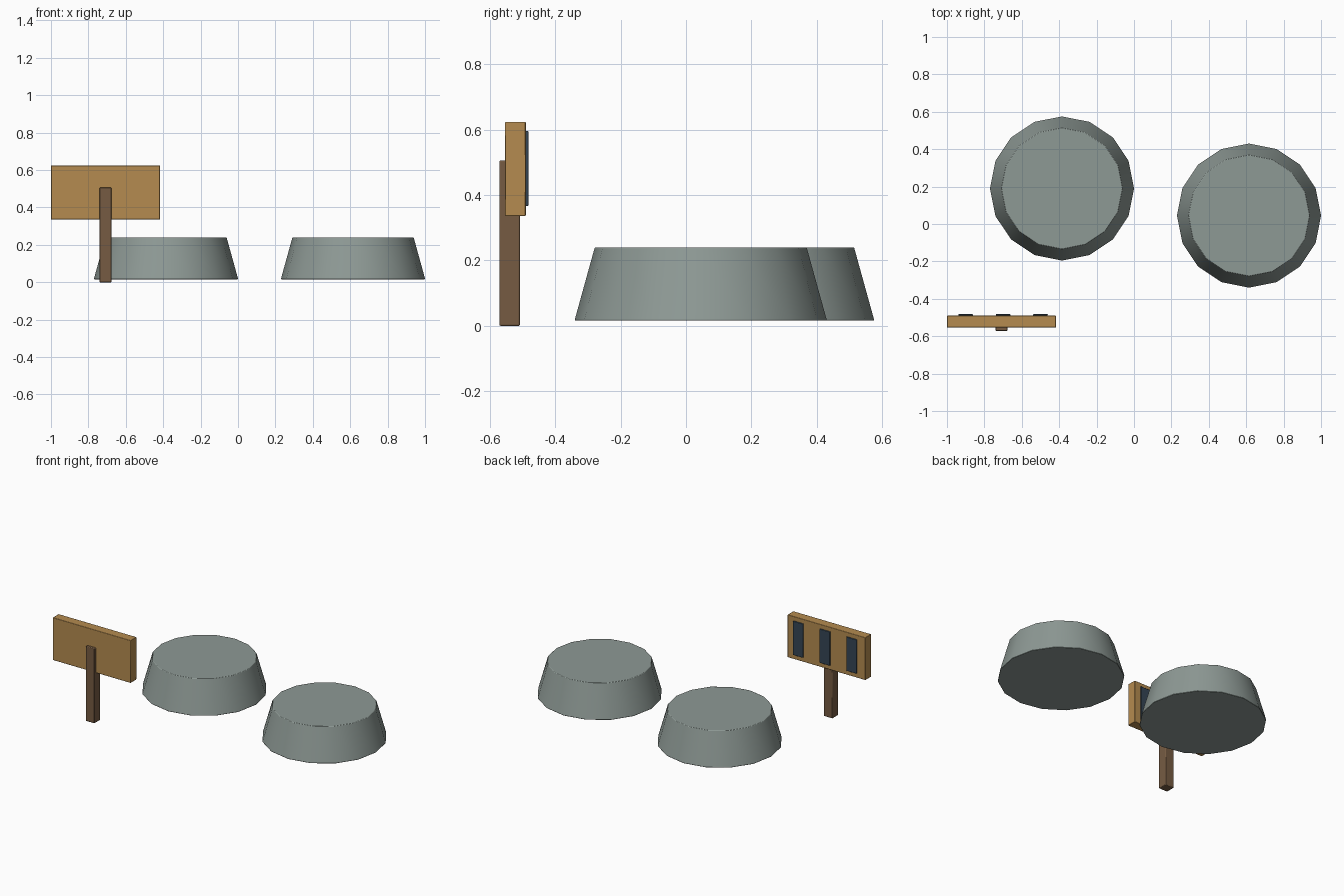
import bpy
from math import radians

cube = bpy.data.objects.get("Cube")
if cube:
    bpy.data.objects.remove(cube, do_unlink=True)


def material(name, rgb):
    mat = bpy.data.materials.new(name)
    mat.use_nodes = True
    mat.diffuse_color = (*rgb, 1)
    mat.node_tree.nodes["Principled BSDF"].inputs["Base Color"].default_value = (*rgb, 1)
    return mat


stone_grey = material("stone grey", (0.27, 0.32, 0.30))
board_wood = material("golden wood", (0.46, 0.26, 0.08))
post_wood = material("dark wood", (0.18, 0.105, 0.055))
slate_blue = material("slate blue", (0.035, 0.06, 0.09))


def finish(name, mat, bevel):
    """Name, colour and soften the edges of the active object."""
    obj = bpy.context.object
    obj.name = obj.data.name = name
    obj.data.materials.append(mat)
    bpy.ops.object.shade_smooth_by_angle(angle=radians(35))
    mod = obj.modifiers.new("soft edges", "BEVEL")
    mod.width = bevel
    mod.segments = 2
    mod.limit_method = "ANGLE"
    mod.angle_limit = radians(40)
    return obj


def box(name, mat, low, high, bevel):
    centre = [(a + b) / 2 for a, b in zip(low, high)]
    bpy.ops.mesh.primitive_cube_add(size=1, location=centre)
    bpy.context.object.scale = [b - a for a, b in zip(low, high)]
    bpy.ops.object.transform_apply(location=False, rotation=False, scale=True)
    return finish(name, mat, bevel)


# Two tapered sixteen-sided stones
for name, x, y in (("right_stone", -0.385, 0.19), ("left_stone", 0.615, 0.045)):
    bpy.ops.mesh.primitive_cone_add(vertices=16, radius1=0.386, radius2=0.324,
                                    depth=0.224, location=(x, y, 0.128))
    finish(name, stone_grey, 0.003)

# Sign post and board
box("sign_post", post_wood, (-0.741, -0.571, 0), (-0.676, -0.508, 0.506), 0.004)
box("sign_board", board_wood, (-1, -0.553, 0.336), (-0.417, -0.49, 0.624), 0.003)

# Three dark plates on the back of the board
for i, x in enumerate((-0.9, -0.7, -0.5)):
    box(f"sign_plate_{i + 1}", slate_blue,
        (x - 0.039, -0.4905, 0.366), (x + 0.039, -0.482, 0.596), 0.003)
